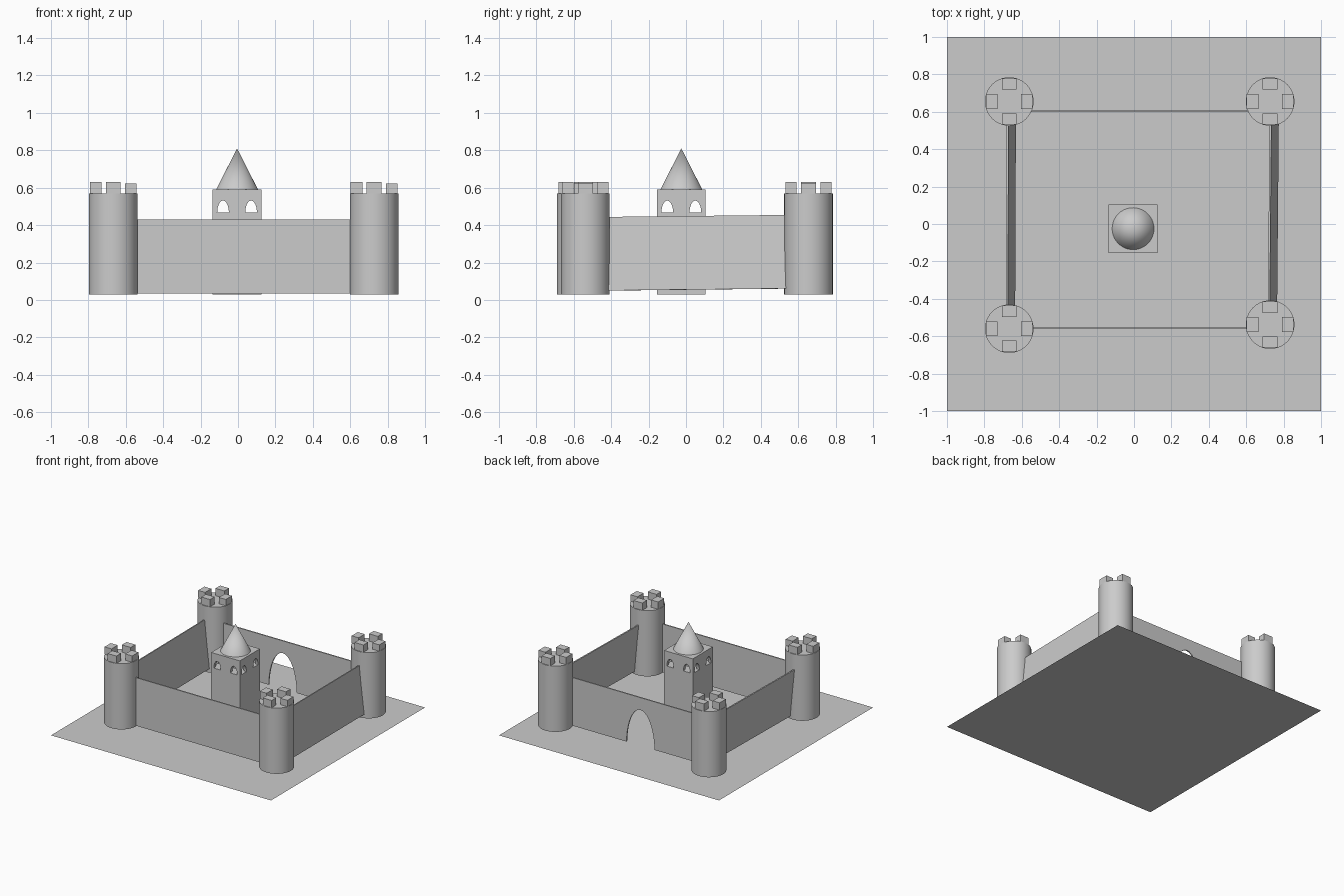
import bpy
import math

default_cube = bpy.data.objects.get("Cube")
if default_cube:
    bpy.data.objects.remove(default_cube, do_unlink=True)

# One stone colour for everything
stone = bpy.data.materials.new("stone_grey")
stone.use_nodes = True
GREY = (0.6, 0.6, 0.6, 1.0)
stone.diffuse_color = GREY
stone.node_tree.nodes["Principled BSDF"].inputs["Base Color"].default_value = GREY


def finish(name, smooth=False):
    obj = bpy.context.active_object
    obj.name = name
    obj.data.materials.append(stone)
    if smooth:
        bpy.ops.object.shade_smooth_by_angle(angle=math.radians(35))
    return obj


def box(name, center, size, rotation=(0, 0, 0)):
    bpy.ops.mesh.primitive_cube_add(size=1, location=center, rotation=rotation)
    bpy.context.active_object.scale = size
    bpy.ops.object.transform_apply(location=False, rotation=False, scale=True)
    return finish(name)


def cut_arch(target, base, half_width, height, depth, turn=0):
    """Cut a half-ellipse opening running along y (turned about z)."""
    steps = 20
    angles = [math.pi * i / steps for i in range(steps + 1)]
    outline = [(half_width * math.cos(a), height * math.sin(a)) for a in angles]
    count = len(outline)
    verts = [(x, side * depth / 2, z) for side in (-1, 1) for x, z in outline]
    faces = [tuple(range(count))[::-1], tuple(range(count, 2 * count))]
    for i in range(count):
        j = (i + 1) % count
        faces.append((i, j, count + j, count + i))
    mesh = bpy.data.meshes.new("arch_cutter")
    mesh.from_pydata(verts, [], [f[::-1] for f in faces])
    cutter = bpy.data.objects.new("arch_cutter", mesh)
    cutter.location = base
    cutter.rotation_euler.z = turn
    cutter.hide_render = True
    bpy.context.collection.objects.link(cutter)

    # Consistent outward normals for a clean cut
    bpy.ops.object.select_all(action='DESELECT')
    cutter.select_set(True)
    bpy.context.view_layer.objects.active = cutter
    bpy.ops.object.mode_set(mode='EDIT')
    bpy.ops.mesh.select_all(action='SELECT')
    bpy.ops.mesh.normals_make_consistent(inside=False)
    bpy.ops.object.mode_set(mode='OBJECT')

    mod = target.modifiers.new("arch", 'BOOLEAN')
    mod.operation = 'DIFFERENCE'
    mod.solver = 'EXACT'
    mod.object = cutter
    bpy.context.view_layer.objects.active = target
    bpy.ops.object.modifier_apply(modifier=mod.name)
    bpy.data.objects.remove(cutter, do_unlink=True)


# Ground sheet
bpy.ops.mesh.primitive_plane_add(size=2)
finish("ground")

# Corner towers with four merlons each
BASE, TOP, RADIUS = 0.03, 0.57, 0.13
towers = {
    "front_right": (-0.667, -0.56),
    "front_left": (0.728, -0.538),
    "back_right": (-0.667, 0.655),
    "back_left": (0.728, 0.655),
}
for corner, (x, y) in towers.items():
    bpy.ops.mesh.primitive_cylinder_add(
        vertices=40, radius=RADIUS, depth=TOP - BASE, location=(x, y, (TOP + BASE) / 2))
    finish(corner + "_tower", smooth=True)
    for dx, dy in ((1, 0), (0, 1), (-1, 0), (0, -1)):
        height = 0.052 if dx == 1 else 0.06
        size = (0.063, 0.08, height) if dx else (0.08, 0.06, height)
        box(corner + "_merlon", (x + dx * 0.094, y + dy * 0.093, TOP + height / 2), size)

# Front wall and back wall with its gate
box("front_wall", (0.03, -0.555, 0.233), (1.39, 0.01, 0.395))
back_wall = box("back_wall", (0.03, 0.603, 0.233), (1.39, 0.01, 0.395))
cut_arch(back_wall, (-0.012, 0.603, 0.02), 0.128, 0.31, 0.1)

# Leaning side walls
for name, x, yaw in (("right_wall", -0.658, -0.005), ("left_wall", 0.745, -0.01)):
    box(name, (x, 0.05, 0.252), (0.01, 1.2, 0.395), (0.011, -0.1, yaw))

# Keep with arched windows through both directions
KX, KY = -0.005, -0.025
keep = box("keep", (KX, KY, 0.31), (0.26, 0.26, 0.56))
for offset in (-0.075, 0.075):
    cut_arch(keep, (KX + offset, KY, 0.468), 0.031, 0.063, 0.4)
    cut_arch(keep, (KX, KY + offset, 0.468), 0.031, 0.063, 0.4, math.pi / 2)

# Pointed roof
bpy.ops.mesh.primitive_cone_add(
    vertices=40, radius1=0.112, radius2=0, depth=0.22, location=(KX, KY, 0.70))
finish("keep_roof", smooth=True)
